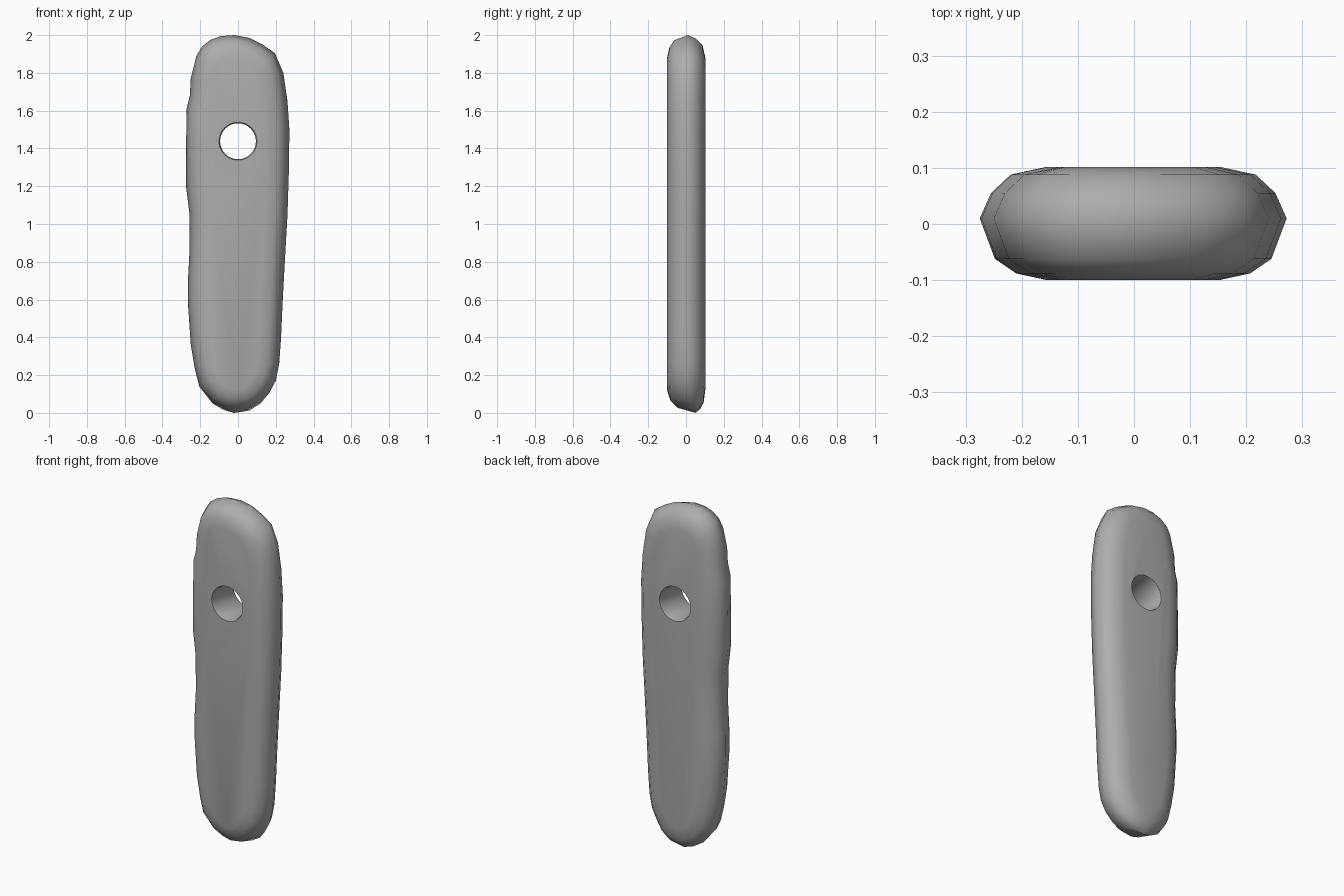
import bpy, bmesh, math
from mathutils import Vector

if "Cube" in bpy.data.objects:
    bpy.data.objects.remove(bpy.data.objects["Cube"])

# Silhouette of the stone, clockwise from the top (x, z)
outline = [(-0.02, 2.0), (0.06, 1.985), (0.13, 1.95), (0.195, 1.905), (0.24, 1.8),
           (0.262, 1.65), (0.272, 1.5), (0.27, 1.3), (0.262, 1.05), (0.248, 0.8),
           (0.237, 0.6), (0.228, 0.4), (0.218, 0.26), (0.2, 0.17), (0.165, 0.105), (0.12, 0.05),
           (0.06, 0.012), (-0.02, 0.0), (-0.075, 0.015), (-0.135, 0.05),
           (-0.205, 0.14), (-0.23, 0.24), (-0.25, 0.36), (-0.265, 0.58),
           (-0.265, 0.7), (-0.257, 0.85), (-0.258, 1.06), (-0.275, 1.2),
           (-0.275, 1.4), (-0.272, 1.61), (-0.255, 1.68), (-0.25, 1.77),
           (-0.22, 1.89), (-0.19, 1.94), (-0.145, 1.975), (-0.09, 1.995)]

# Rounded edge section: (distance inward, y)
section = [(0.12, -0.1), (0.065, -0.088), (0.027, -0.062), (0.0, 0.01),
           (0.02, 0.055), (0.055, 0.088), (0.12, 0.102)]


def ring_point(x, z, inset, y):
    # move towards the spine; the lower tip leans to the back
    to_spine = Vector((0, min(max(z, 0.26), 1.74))) - Vector((x, z))
    p = Vector((x, z)) + to_spine.normalized() * inset
    lean = max(0, 1 - z / 0.12) * 0.045 * max(0, 1 - abs(y) / 0.1)
    return (p.x, y + lean, p.y)


def loft(name, rows):
    # skin rows of points into a closed solid
    bm = bmesh.new()
    rings = [[bm.verts.new(p) for p in row] for row in rows]
    n = len(rings[0])
    for a, b in zip(rings, rings[1:]):
        for i in range(n):
            j = (i + 1) % n
            bm.faces.new((a[i], a[j], b[j], b[i]))
    bm.faces.new(rings[0])
    bm.faces.new(rings[-1])
    bmesh.ops.recalc_face_normals(bm, faces=bm.faces)
    mesh = bpy.data.meshes.new(name)
    bm.to_mesh(mesh)
    bm.free()
    obj = bpy.data.objects.new(name, mesh)
    bpy.context.collection.objects.link(obj)
    return obj


# Stone body
stone = loft("stone_pendant", [[ring_point(x, z, d, y) for x, z in outline]
                               for d, y in section])
grey = bpy.data.materials.new("dark_grey_stone")
grey.diffuse_color = (0.42, 0.42, 0.42, 1)
grey.use_nodes = True
grey.node_tree.nodes["Principled BSDF"].inputs["Base Color"].default_value = grey.diffuse_color
stone.data.materials.append(grey)

# Drilled hole with slightly worn rims
S = 32
hole = [(-0.2, 0.11), (-0.101, 0.101), (-0.085, 0.095), (0.085, 0.095),
        (0.103, 0.101), (0.2, 0.11)]
cutter = loft("hole_cutter", [[(r * math.cos(t * math.tau / S), y,
                                1.438 + r * math.sin(t * math.tau / S)) for t in range(S)]
                              for y, r in hole])
cutter.data.materials.append(grey)
cutter.hide_render = True

bpy.context.view_layer.objects.active = stone
stone.select_set(True)
mod = stone.modifiers.new("hole", 'BOOLEAN')
mod.operation = 'DIFFERENCE'
mod.solver = 'EXACT'
mod.object = cutter
bpy.ops.object.modifier_apply(modifier=mod.name)
bpy.data.objects.remove(cutter)

bpy.ops.object.shade_smooth_by_angle(angle=math.radians(50))
